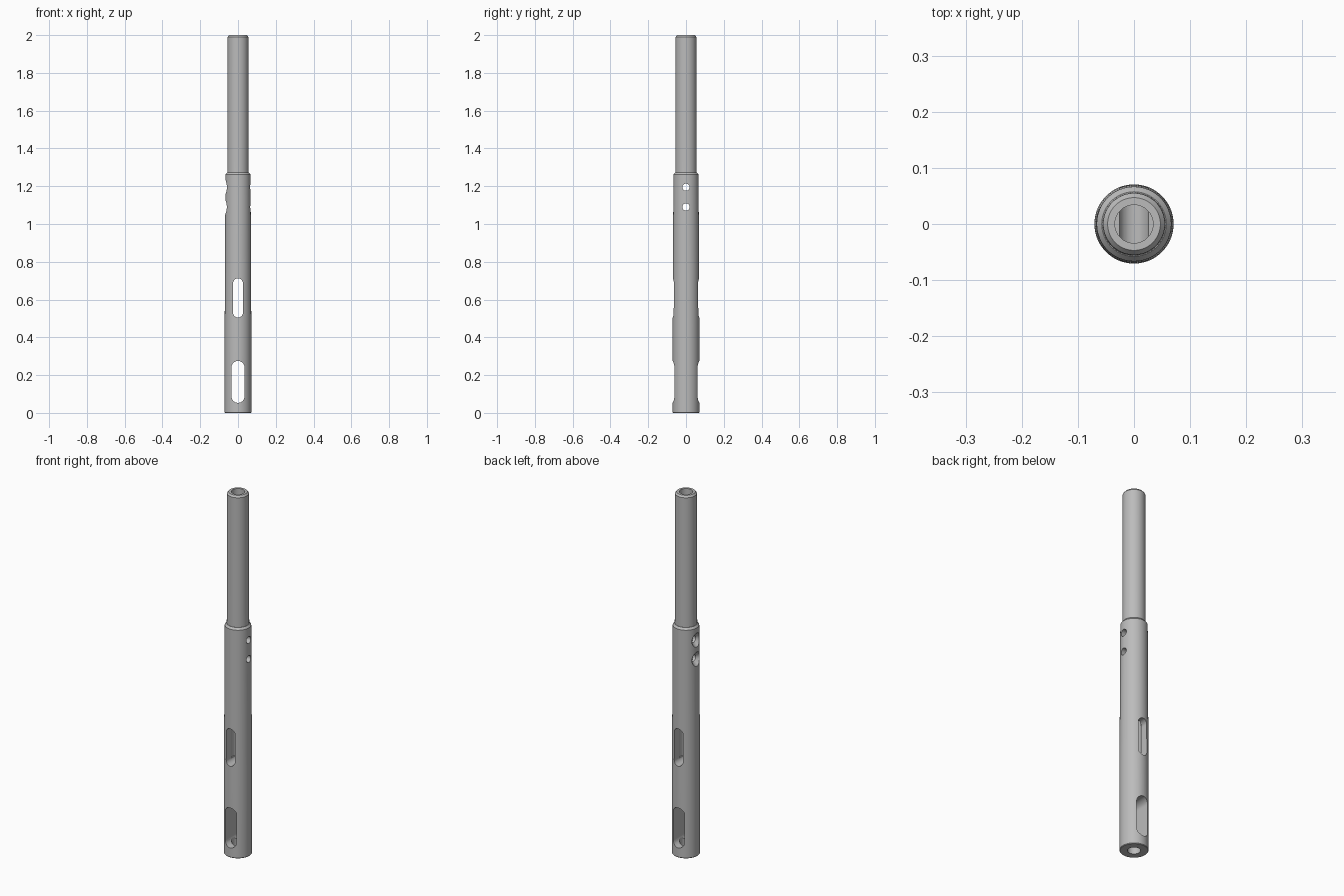
import bpy, bmesh, math
from mathutils import Matrix

if "Cube" in bpy.data.objects:
    bpy.data.objects.remove(bpy.data.objects["Cube"])

SEG = 96


def new_object(name, bm):
    bmesh.ops.recalc_face_normals(bm, faces=bm.faces)
    me = bpy.data.meshes.new(name)
    bm.to_mesh(me)
    bm.free()
    ob = bpy.data.objects.new(name, me)
    bpy.context.collection.objects.link(ob)
    return ob


def lathe(name, profile, seg=SEG, matrix=None):
    """Revolve an (r, z) profile that starts and ends on the axis."""
    bm = bmesh.new()
    rings = []
    for r, z in profile:
        if r == 0:
            rings.append([bm.verts.new((0, 0, z))])
        else:
            rings.append([bm.verts.new((r * math.cos(2 * math.pi * i / seg),
                                        r * math.sin(2 * math.pi * i / seg), z))
                          for i in range(seg)])
    for a, b in zip(rings, rings[1:]):
        if len(a) == 1 or len(b) == 1:
            bm.faces.new(a if len(a) > 1 else b)   # flat end disc
            tip = a[0] if len(a) == 1 else b[0]
            bm.verts.remove(tip)
            continue
        for i in range(seg):
            j = (i + 1) % seg
            bm.faces.new((a[i], a[j], b[j], b[i]))
    if matrix:
        bm.transform(matrix)
    return new_object(name, bm)


def slot(name, half_width, z0, z1, n=24):
    """Round-ended slot running right through along y."""
    bm = bmesh.new()
    pts = []
    for zc, start in ((z1 - half_width, 0), (z0 + half_width, math.pi)):
        for i in range(n + 1):
            t = start + math.pi * i / n
            pts.append((half_width * math.cos(t), zc + half_width * math.sin(t)))
    face = bm.faces.new([bm.verts.new((x, -0.15, z)) for x, z in pts])
    ext = bmesh.ops.extrude_face_region(bm, geom=[face])
    verts = [v for v in ext["geom"] if isinstance(v, bmesh.types.BMVert)]
    bmesh.ops.translate(bm, verts=verts, vec=(0, 0.3, 0))
    return new_object(name, bm)


# Stepped, slightly tapered shaft with a bore at each end
shaft = lathe("stepped_shaft", [
    (0, 0.15), (0.032, 0.15), (0.032, 0.0),        # lower bore
    (0.068, 0.0), (0.0705, 0.003), (0.0705, 0.47), # foot and lower body
    (0.0665, 1.262), (0.0575, 1.273),              # tapered body and shoulder
    (0.0565, 1.273), (0.055, 1.99), (0.047, 2.0),  # upper shank
    (0.034, 2.0), (0.034, 0.525), (0, 0.525)])     # upper bore

# Cutters: two slots along y, two countersunk cross holes along x
cutters = [slot("lower_slot_cutter", 0.0345, 0.053, 0.275),
           slot("upper_slot_cutter", 0.0265, 0.505, 0.712)]
for k, z in enumerate((1.09, 1.195)):
    m = Matrix.Translation((0, 0, z)) @ Matrix.Rotation(math.pi / 2, 4, 'Y')
    cutters.append(lathe(f"cross_hole_cutter_{k}", [
        (0, -0.08), (0.044, -0.08), (0.037, -0.064), (0.019, -0.046),
        (0.019, 0.1), (0, 0.1)], 48, m))

bpy.context.view_layer.objects.active = shaft
shaft.select_set(True)
for c in cutters:
    mod = shaft.modifiers.new("cut", 'BOOLEAN')
    mod.operation = 'DIFFERENCE'
    mod.solver = 'EXACT'
    mod.object = c
    bpy.ops.object.modifier_apply(modifier=mod.name)
    bpy.data.objects.remove(c, do_unlink=True)

# Single steel grey
mat = bpy.data.materials.new("steel_grey")
mat.diffuse_color = (0.5, 0.5, 0.5, 1)
mat.use_nodes = True
mat.node_tree.nodes["Principled BSDF"].inputs["Base Color"].default_value = mat.diffuse_color
shaft.data.materials.clear()
shaft.data.materials.append(mat)
bpy.ops.object.shade_smooth_by_angle(angle=math.radians(25))
